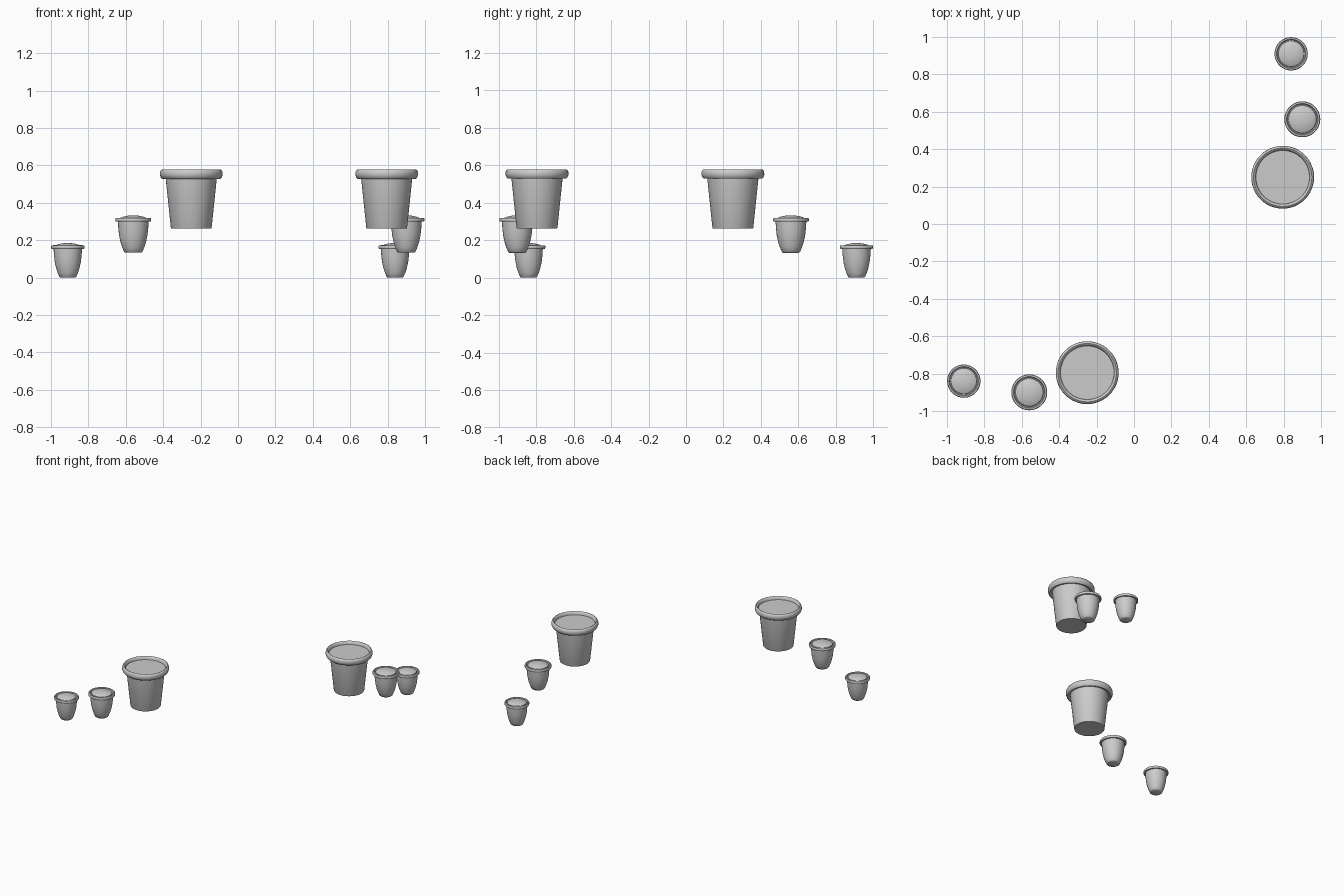
import bpy, bmesh, math

if "Cube" in bpy.data.objects:
    bpy.data.objects.remove(bpy.data.objects["Cube"])

SEGMENTS = 48

clay = bpy.data.materials.new("clay_grey")
clay.diffuse_color = (0.6, 0.6, 0.6, 1)
clay.use_nodes = True
clay.node_tree.nodes["Principled BSDF"].inputs["Base Color"].default_value = clay.diffuse_color


def lathe(name, profile, location, scale=1.0):
    """Spin a (radius, height) profile, closed on the axis at both ends."""
    bm = bmesh.new()
    rings = []
    for r, z in profile:
        if r == 0:
            rings.append([bm.verts.new((0, 0, z * scale))] * SEGMENTS)
        else:
            rings.append([bm.verts.new((r * scale * math.cos(a), r * scale * math.sin(a), z * scale))
                          for a in (2 * math.pi * i / SEGMENTS for i in range(SEGMENTS))])
    for low, high in zip(rings, rings[1:]):
        for i in range(SEGMENTS):
            j = (i + 1) % SEGMENTS
            corners = [low[i], low[j], high[j], high[i]]
            bm.faces.new(list(dict.fromkeys(corners)))
    bmesh.ops.recalc_face_normals(bm, faces=bm.faces)
    mesh = bpy.data.meshes.new(name)
    bm.to_mesh(mesh)
    bm.free()
    mesh.materials.append(clay)
    obj = bpy.data.objects.new(name, mesh)
    bpy.context.collection.objects.link(obj)
    obj.location = location
    bpy.context.view_layer.objects.active = obj
    obj.select_set(True)
    bpy.ops.object.shade_smooth_by_angle(angle=math.radians(40))
    obj.select_set(False)


# Straight tapered pot with a rolled rim and a sunken fill
large_profile = [
    (0, 0), (0.107, 0), (0.109, 0.004), (0.137, 0.272),
    (0.142, 0.268), (0.155, 0.266), (0.163, 0.274), (0.168, 0.288),
    (0.167, 0.303), (0.162, 0.313), (0.156, 0.316), (0.150, 0.313),
    (0.145, 0.304), (0.143, 0.292), (0, 0.292),
]

# Rounded cup with a thin flange and a domed fill
cup_profile = [
    (0, 0), (0.040, 0), (0.045, 0.004), (0.054, 0.025), (0.063, 0.052),
    (0.070, 0.085), (0.074, 0.120), (0.076, 0.154),
    (0.086, 0.154), (0.089, 0.158), (0.089, 0.168), (0.086, 0.172),
    (0.078, 0.173), (0.074, 0.164), (0.070, 0.164), (0.068, 0.171),
    (0.055, 0.177), (0.035, 0.182), (0.017, 0.1845), (0, 0.185),
]

# Each pot has a twin reflected across the diagonal
pots = [
    ("large_pot", large_profile, -0.25, -0.795, 0.262, 1.0),
    ("medium_pot", cup_profile, -0.56, -0.90, 0.133, 1.08),
    ("small_pot", cup_profile, -0.91, -0.84, 0.0, 1.0),
]
for name, profile, x, y, z, scale in pots:
    lathe(name + "_front", profile, (x, y, z), scale)
    lathe(name + "_right", profile, (-y, -x, z), scale)
